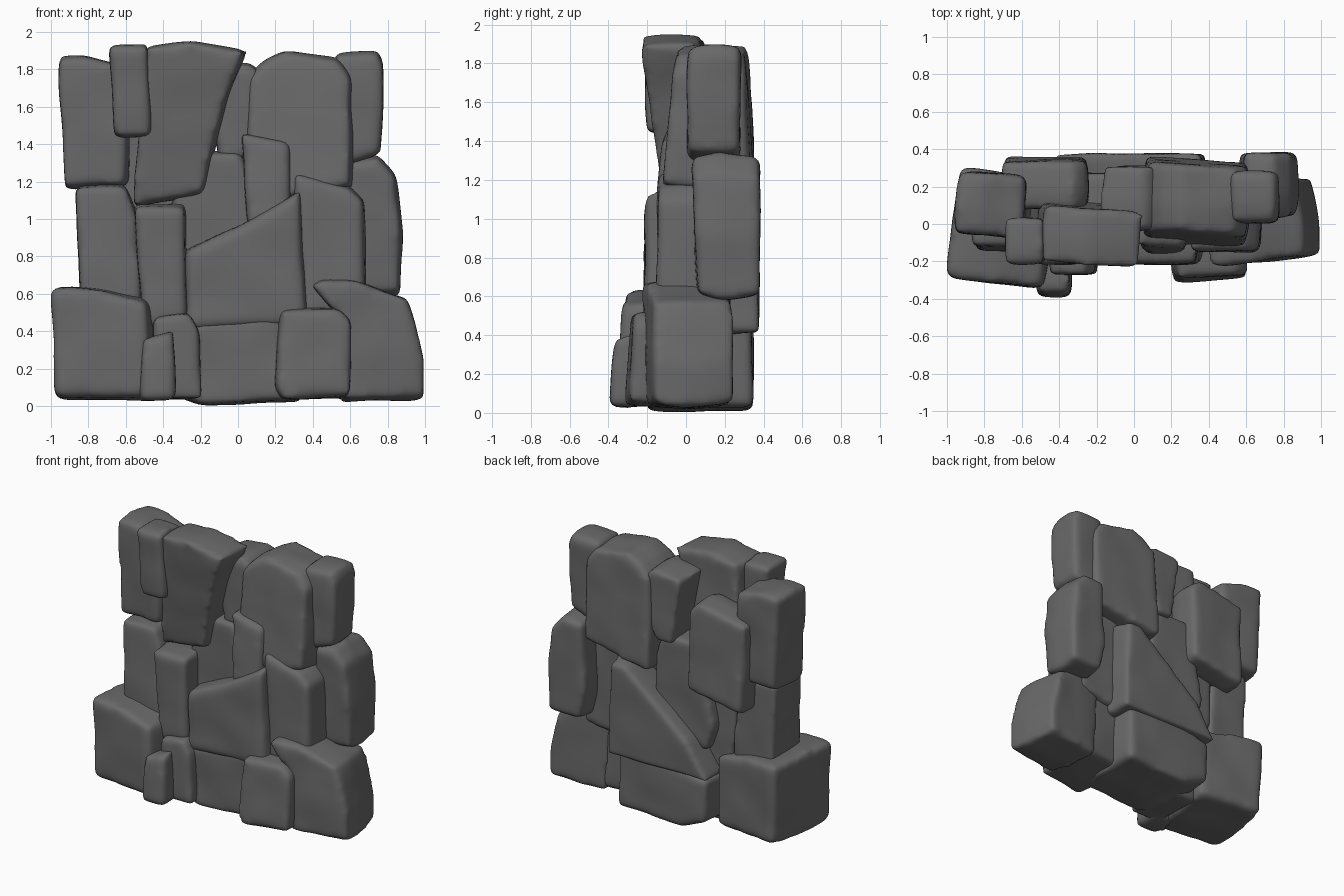
import bpy, bmesh
from mathutils import Vector, noise

cube = bpy.data.objects.get("Cube")
if cube:
    bpy.data.objects.remove(cube, do_unlink=True)

rock = bpy.data.materials.new("dark_grey_rock")
rock.use_nodes = True
grey = (0.14, 0.14, 0.14, 1)
rock.diffuse_color = grey
rock.node_tree.nodes["Principled BSDF"].inputs["Base Color"].default_value = grey


def stone(name, outline, front, back, yaw=0.0, lean=0.0, back_lean=0.0, taper=0.95, wear=13):
    """Extrude an x-z outline from front to back, round it and make it lumpy.
    yaw turns the stone; lean and back_lean tilt its front and back faces along y."""
    center = sum((Vector((x, 0, z)) for x, z in outline), Vector()) / len(outline)
    bm = bmesh.new()
    rings = []
    for t, scale in ((0, taper), (0.4, 1), (1, taper)):
        ring = []
        for x, z in outline:
            p = center + (Vector((x, 0, z)) - center) * scale
            tilt = lean * (1 - t) + back_lean * t
            p.y = front + (back - front) * t + yaw * (p.x - center.x) + tilt * (p.z - center.z)
            p.x -= yaw * (back - front) * (t - 0.5)
            ring.append(bm.verts.new(p))
        rings.append(ring)
    count = len(outline)
    bm.faces.new(rings[0])
    bm.faces.new(rings[-1][::-1])
    for a, b in zip(rings, rings[1:]):
        for i in range(count):
            j = (i + 1) % count
            bm.faces.new((a[j], a[i], b[i], b[j]))
    bmesh.ops.recalc_face_normals(bm, faces=bm.faces)
    mesh = bpy.data.meshes.new(name)
    bm.to_mesh(mesh)
    bm.free()
    obj = bpy.data.objects.new(name, mesh)
    bpy.context.collection.objects.link(obj)

    # Worn edges: even skin, then relaxed corners
    skin = obj.modifiers.new("skin", "REMESH")
    skin.mode = "VOXEL"
    skin.voxel_size = 0.022
    relax = obj.modifiers.new("relax", "SMOOTH")
    relax.factor = 0.5
    relax.iterations = wear
    graph = bpy.context.evaluated_depsgraph_get()
    worn = bpy.data.meshes.new_from_object(obj.evaluated_get(graph))
    obj.modifiers.clear()
    obj.data = worn
    bpy.data.meshes.remove(mesh)
    worn.name = name

    # Gentle dents
    offsets = [v.normal * 0.01 * noise.noise(v.co * 4 + center * 3) for v in worn.vertices]
    for v, d in zip(worn.vertices, offsets):
        v.co += d
    worn.materials.clear()
    worn.materials.append(rock)
    for face in worn.polygons:
        face.use_smooth = True
        face.material_index = 0


# Bottom course
stone("base_block_right", [(-.98, .64), (-.7, .63), (-.44, .57), (-.43, .03), (-.96, .03)],
      -.315, .27, yaw=-.13, wear=18)
stone("base_chip", [(-.51, .36), (-.35, .4), (-.33, .03), (-.53, .02)], -.38, -.16, lean=.08, wear=10)
stone("base_wedge", [(-.46, .48), (-.26, .51), (-.2, .4), (-.19, .03), (-.45, .03)], -.27, .15)
stone("base_center", [(-.42, .4), (-.2, .45), (0, .49), (.34, .5), (.34, .02), (-.2, 0), (-.4, .08)],
      -.2, .345)
stone("base_small_block", [(.21, .52), (.53, .53), (.6, .46), (.6, .04), (.22, .03), (.18, .1)],
      -.29, .18, yaw=.06, lean=.06)
stone("base_block_left",
      [(.36, .65), (.42, .69), (.6, .68), (.9, .58), (.985, .25), (.985, .03), (.54, .02), (.5, .5)],
      -.2, .215, yaw=.12)

# Middle course
stone("middle_slab", [(-.29, .83), (.02, .97), (.34, 1.16), (.38, .42), (-.29, .4)], -.215, .14)
stone("back_slab", [(.38, 1.11), (.26, 1.11), (-.28, .66), (-.45, .4), (.4, .4)], .09, .375)
stone("middle_post", [(-.56, 1.08), (-.28, 1.08), (-.27, .45), (-.5, .4), (-.54, .7)], -.215, .2)
stone("outer_post_right", [(-.88, 1.18), (-.6, 1.19), (-.53, 1), (-.51, .5), (-.84, .5)],
      -.13, .2, lean=.05)
stone("inner_block", [(-.3, 1.37), (.02, 1.36), (.08, 1.2), (.08, .8), (-.35, .55), (-.42, .75)],
      -.07, .27)
stone("inner_chip", [(.01, 1.47), (.28, 1.41), (.29, 1), (.05, .95)], -.14, .15, lean=.1)
stone("middle_post_left", [(.29, 1.26), (.6, 1.18), (.68, 1.1), (.68, .5), (.34, .45)],
      -.15, .23)
stone("outer_block_left",
      [(.58, 1.33), (.75, 1.35), (.85, 1.24), (.885, .9), (.87, .58), (.6, .57), (.55, .8)],
      .04, .38, lean=-.05, taper=.91, wear=17)

# Top course
stone("top_block_right", [(-.96, 1.87), (-.82, 1.88), (-.58, 1.82), (-.58, 1.17), (-.92, 1.15)],
      -.06, .27, yaw=-.08)
stone("top_chip", [(-.69, 1.93), (-.48, 1.94), (-.46, 1.44), (-.66, 1.43)], -.21, .03, lean=-.04)
stone("top_wedge",
      [(-.49, 1.92), (-.25, 1.95), (.04, 1.9), (-.05, 1.65), (-.12, 1.4), (-.18, 1.13), (-.56, 1.06)],
      -.18, .1, yaw=-.08, lean=-.12, back_lean=-.06, taper=.98, wear=10)
stone("back_block", [(-.72, 1.62), (-.32, 1.7), (-.24, 1.62), (-.24, 1.03), (-.7, .95)],
      .08, .345, back_lean=-.05)
stone("top_inner_block", [(-.18, 1.81), (.06, 1.84), (.13, 1.79), (.12, 1.45), (.03, 1.3), (-.1, 1.3)],
      -.04, .31)
stone("top_block_left",
      [(.05, 1.76), (.14, 1.85), (.25, 1.91), (.55, 1.86), (.62, 1.76), (.62, 1.16), (.3, 1.1), (.04, 1.07)],
      -.075, .33, yaw=-.05, lean=.1, back_lean=-.05)
stone("top_outer_block_left", [(.51, 1.89), (.75, 1.9), (.78, 1.83), (.77, 1.34), (.53, 1.26)],
      .005, .28)
